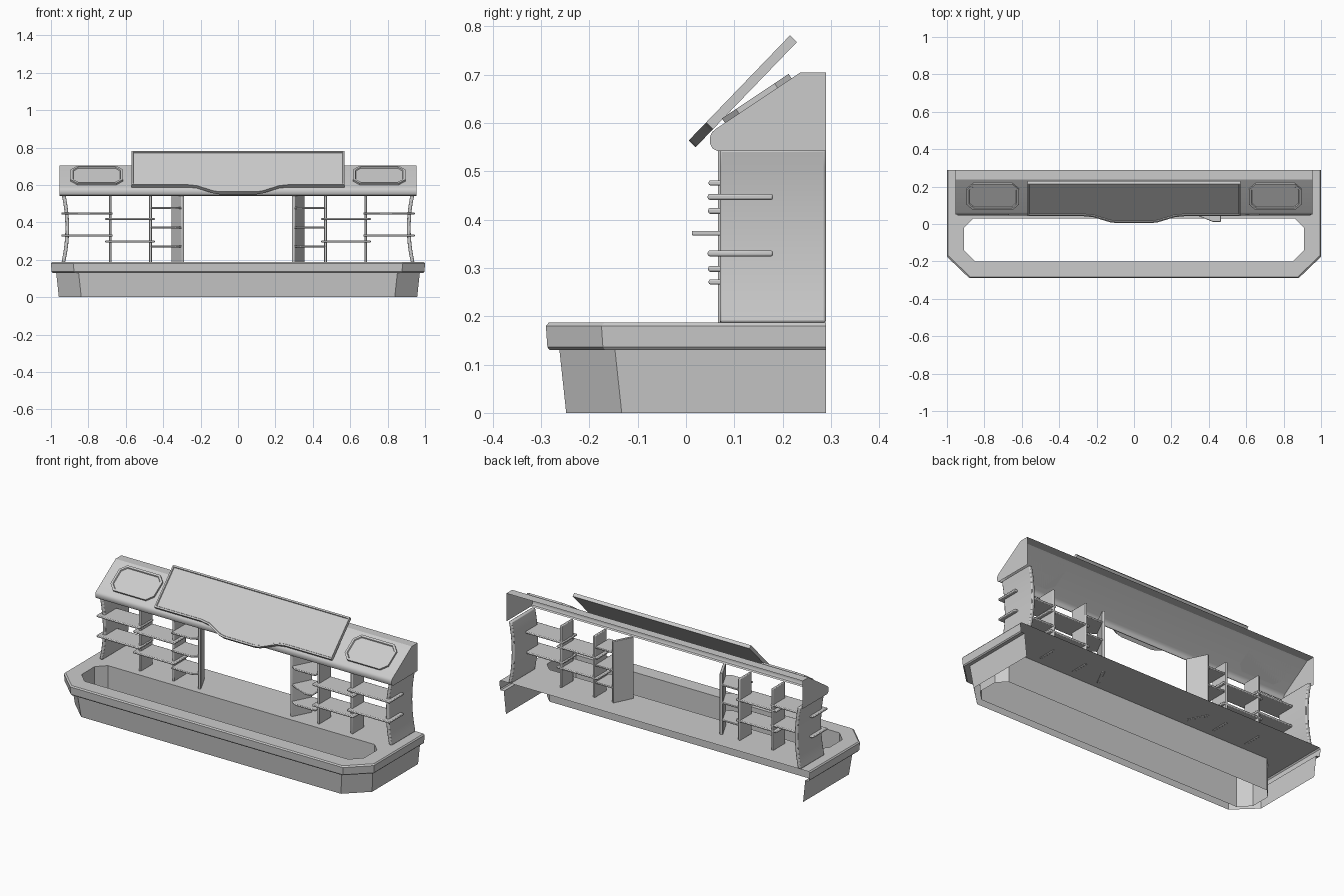
import bpy, bmesh, math
from mathutils import Vector

if "Cube" in bpy.data.objects:
    bpy.data.objects.remove(bpy.data.objects["Cube"])


def finish(name, bm, bevel=0, segs=2):
    bmesh.ops.recalc_face_normals(bm, faces=bm.faces)
    me = bpy.data.meshes.new(name)
    bm.to_mesh(me)
    bm.free()
    ob = bpy.data.objects.new(name, me)
    bpy.context.collection.objects.link(ob)
    if bevel:
        m = ob.modifiers.new("bevel", 'BEVEL')
        m.width, m.segments, m.limit_method = bevel, segs, 'ANGLE'
    bpy.context.view_layer.objects.active = ob
    bpy.ops.object.select_all(action='DESELECT')
    ob.select_set(True)
    bpy.ops.object.shade_smooth_by_angle(angle=math.radians(30))
    return ob


def prism(name, pts, offset, bevel=0):
    """Extrude a planar 3D polygon along an offset vector."""
    bm = bmesh.new()
    a = [bm.verts.new(p) for p in pts]
    b = [bm.verts.new(Vector(p) + Vector(offset)) for p in pts]
    bm.faces.new(a)
    bm.faces.new(b[::-1])
    n = len(a)
    for i in range(n):
        j = (i + 1) % n
        bm.faces.new((a[i], a[j], b[j], b[i]))
    return finish(name, bm, bevel)


def box(name, x0, x1, y0, y1, z0, z1, bevel=0.004):
    return prism(name, [(x0, y0, z0), (x1, y0, z0), (x1, y1, z0), (x0, y1, z0)],
                 (0, 0, z1 - z0), bevel)


def framed_plate(name, outline, origin, up, normal, thick, border, lip):
    """Flat plate on a slanted plane with a raised border round its face."""
    bm = bmesh.new()
    f = bm.faces.new([bm.verts.new(origin + Vector((x, 0, 0)) + up * v) for x, v in outline])
    f.normal_update()
    if f.normal.dot(normal) < 0:
        f.normal_flip()
    back = bmesh.ops.duplicate(bm, geom=[f])
    front = bmesh.ops.extrude_face_region(bm, geom=[f])
    vs = [g for g in front['geom'] if isinstance(g, bmesh.types.BMVert)]
    face = [g for g in front['geom'] if isinstance(g, bmesh.types.BMFace)][0]
    bmesh.ops.translate(bm, verts=vs, vec=normal * thick)
    bmesh.ops.remove_doubles(bm, verts=bm.verts, dist=1e-5)
    bmesh.ops.inset_region(bm, faces=[face], thickness=border, use_even_offset=True)
    bmesh.ops.inset_region(bm, faces=[face], thickness=lip * 0.5, depth=-lip, use_even_offset=True)
    return finish(name, bm)


# Counter: open-backed shell with a rim, a deck and a bottomless long well
bm = bmesh.new()


def ring(half, z, d=0, keep_rear=False):
    pts = []
    for x, y in half:
        pts.append((x - (d if x > 0.87 else d * 0.4), y if keep_rear and y > 0 else y + d, z))
    pts += [(-x, y, z) for x, y, z in reversed(pts)]
    return [bm.verts.new(p) for p in pts]


def bridge(a, b, segs):
    for i in segs:
        j = (i + 1) % len(a)
        bm.faces.new((a[i], a[j], b[j], b[i]))


hole = [(0.86, 0.03), (0.91, -0.02), (0.91, -0.14), (0.85, -0.2)]
outer = [(0.86, 0.29), (1, 0.29), (1, -0.175), (0.88, -0.29)]
well_bottom, well_top = ring(hole, 0.0), ring(hole, 0.187)
prev = ring(outer, 0.187, 0.006, True)
bridge(well_bottom, well_top, range(8))
bridge(well_top, prev, range(8))
for d, z in [(0, 0.18), (0.003, 0.136), (0.008, 0.13), (0.028, 0.13), (0.042, 0)]:
    cur = ring(outer, z, d, True)
    bridge(prev, cur, range(1, 6))
    prev = cur
bmesh.ops.delete(bm, geom=[v for v in bm.verts if not v.link_faces], context='VERTS')
finish("counter_shell", bm)

# Header: hollow hood, open at the back and underneath
prof = [(0.065, 0.542), (0.055, 0.547), (0.05, 0.557), (0.05, 0.572), (0.054, 0.581),
        (0.062, 0.588), (0.237, 0.705), (0.29, 0.705)]
bm = bmesh.new()
rows = []
for x, inset in [(-0.955, 0), (0.955, 0)]:
    rows.append([bm.verts.new((x, y, z)) for y, z in prof])
for i in range(len(prof) - 1):
    bm.faces.new((rows[0][i], rows[1][i], rows[1][i + 1], rows[0][i + 1]))
for r in rows:
    bm.faces.new(r + [bm.verts.new((r[0].co.x, 0.29, 0.542))])
finish("header_hood", bm)

# Eight-sided raised panels on the header slope
slope = Vector((0, 0.175, 0.117)).normalized()
s_norm = Vector((0, -slope.z, slope.y))
w, h, c = 0.14, 0.083, 0.035
octagon = [(w, -h + c), (w, h - c), (w - c, h), (-w + c, h),
           (-w, h - c), (-w, -h + c), (-w + c, -h), (w - c, -h)]
for s in (-1, 1):
    framed_plate("header_panel", octagon, Vector((s * 0.755, 0.1495, 0.6465)),
                 slope, s_norm, 0.011, 0.012, 0.006)

# Large tilted sign board with a dipped lower edge
up = Vector((0, 0.21, 0.218)).normalized()
n = Vector((0, -up.z, up.y))
sign = [(0.57, 0.052), (0.57, 0.302), (-0.57, 0.302), (-0.57, 0.052), (-0.27, 0.052),
        (-0.22, 0.045), (-0.13, 0.006), (-0.1, 0), (0.1, 0), (0.13, 0.006),
        (0.22, 0.045), (0.27, 0.052)]
framed_plate("sign_board", sign, Vector((0, 0.02, 0.55)), up, n, 0.02, 0.009, 0.005)

for s in (-1, 1):
    def sbox(name, x0, x1, *rest):
        box(name, min(s * x0, s * x1), max(s * x0, s * x1), *rest)

    # Bowed end panel
    zs = [0.187 + 0.358 * i / 10 for i in range(11)]
    xs = [0.923 + 0.02 * ((z - 0.37) / 0.18) ** 2 for z in zs]
    pts = [(s * x, 0.07, z) for x, z in zip(xs, zs)]
    pts += [(s * (x - 0.02), 0.07, z) for x, z in reversed(list(zip(xs, zs)))]
    prism("end_panel", pts, (0, 0.22, 0), 0.005)

    # Upright dividers and slanted inner post
    for x in (0.683, 0.468):
        sbox("divider", x - 0.007, x + 0.007, 0.07, 0.18, 0.185, 0.545)
    post = [(0.288, 0.07), (0.303, 0.065), (0.358, 0.172), (0.343, 0.18)]
    prism("inner_post", [(s * x, y, 0.185) for x, y in post], (0, 0, 0.36), 0.003)

    # Staggered shelves
    for z in (0.447, 0.33):
        sbox("outer_shelf", 0.67, 0.945, 0.045, 0.18, z - 0.006, z + 0.006)
    for z in (0.418, 0.298):
        sbox("middle_shelf", 0.445, 0.71, 0.046, 0.18, z - 0.006, z + 0.006)
    for z in (0.476, 0.372, 0.271):
        front = 0.012 if s > 0 and z == 0.372 else 0.047
        plan = [(0.3, 0.068), (0.335, 0.047), (0.42, front), (0.465, front), (0.465, 0.175), (0.345, 0.175)]
        prism("inner_shelf", [(s * x, y, z - 0.005) for x, y in plan], (0, 0, 0.01), 0.003)
